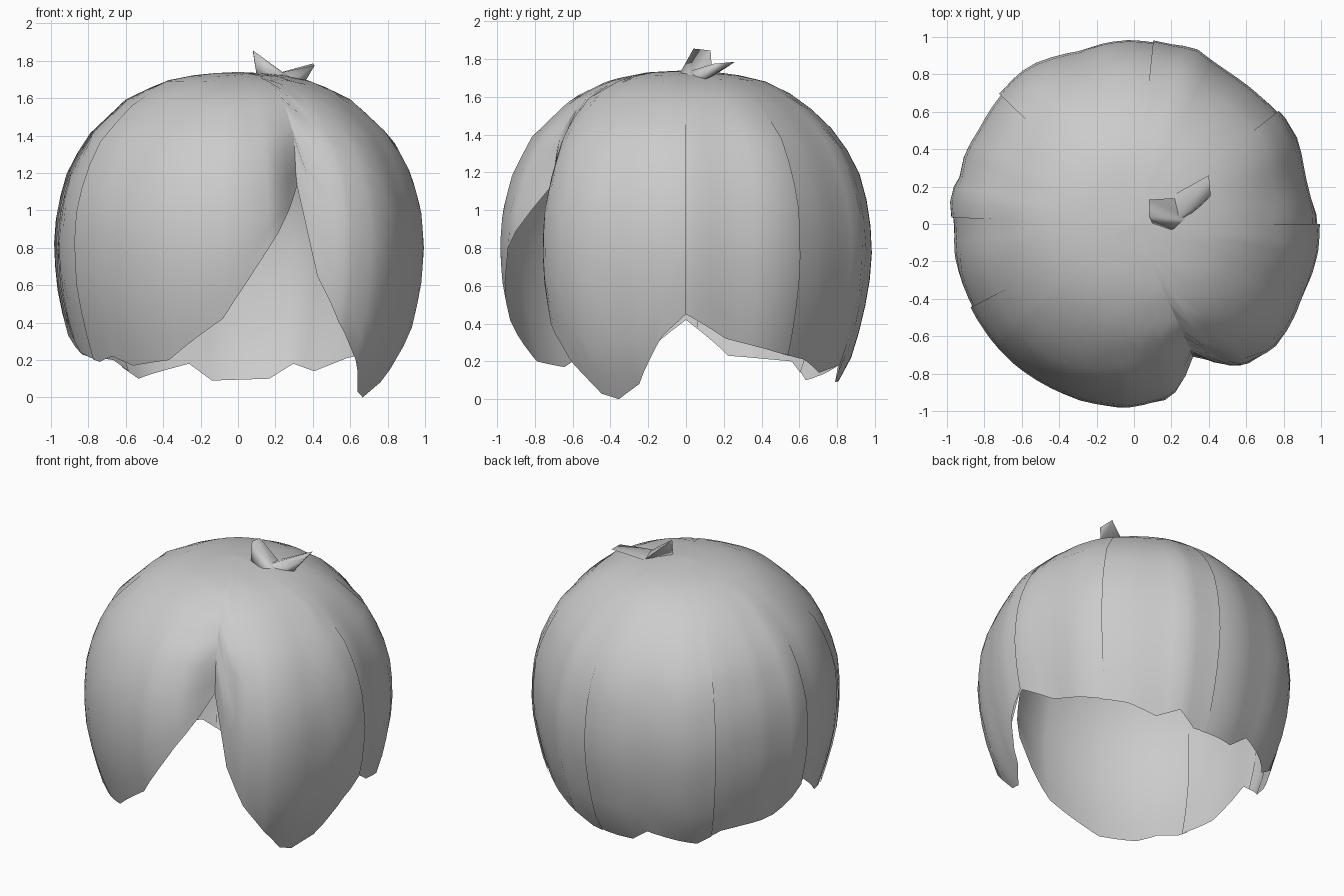
import bpy, bmesh, math
from mathutils import Vector

if "Cube" in bpy.data.objects:
    bpy.data.objects.remove(bpy.data.objects["Cube"])

# Dome profile (radius, height) from crown to lowest tip
PROFILE = [(0, 1.74), (0.2, 1.73), (0.4, 1.69), (0.6, 1.59), (0.8, 1.39), (0.9, 1.19),
           (0.95, 1.0), (0.965, 0.8), (0.95, 0.6), (0.91, 0.4), (0.85, 0.2), (0.74, 0.0)]
# Hem line (azimuth in degrees from +x, height)
HEM = [(-180, .42), (-165, .24), (-149, .19), (-140, .22), (-131, .17), (-115, .2),
       (-95, .42), (-87, .62), (-80, .8), (-66, 1.13), (-60, .65), (-53, .4), (-44, .2),
       (-35, .03), (-28, 0), (-18, .08), (-8, .33), (0, .45), (14, .32), (35, .24),
       (47, .21), (60, .14), (70, .18), (78, .1), (100, .09), (108, .18), (130, .1),
       (140, .2), (165, .23), (180, .42)]
# Plan outline (azimuth, radius) with the bumps of the strands
PLAN = [(-180, .97), (-167, .98), (-153, .98), (-138, .985), (-114, .985), (-92, .985),
        (-85, .965), (-62, .96), (-52, .975), (-38, 1.005), (-23, .98), (-6, .995),
        (4, .985), (11, .955), (18, .96), (31, .995), (44, .97), (54, .96), (64, .96),
        (67, 1.0), (78, .98), (93, .99), (108, .975), (124, 1.015), (137, 1.0),
        (148, .98), (158, .985), (164, .965), (171, .995), (180, .97)]


def lerp_table(table, x):
    for (x0, y0), (x1, y1) in zip(table, table[1:]):
        if x <= x1:
            return y0 + (y1 - y0) * (x - x0) / (x1 - x0)
    return table[-1][1]


def wrap(a):
    return (a + 180) % 360 - 180


# Profile re-expressed by arc length
LENGTH = [0]
for p, q in zip(PROFILE, PROFILE[1:]):
    LENGTH.append(LENGTH[-1] + math.dist(p, q))
R_OF_S = [(s, p[0]) for s, p in zip(LENGTH, PROFILE)]
Z_OF_S = [(s, p[1]) for s, p in zip(LENGTH, PROFILE)]
S_OF_Z = [(p[1], s) for s, p in zip(LENGTH, PROFILE)][::-1]


def finish(bm, name, angle):
    bmesh.ops.recalc_face_normals(bm, faces=bm.faces)
    mesh = bpy.data.meshes.new(name)
    bm.to_mesh(mesh)
    bm.free()
    ob = bpy.data.objects.new(name, mesh)
    bpy.context.collection.objects.link(ob)
    bpy.ops.object.select_all(action='DESELECT')
    ob.select_set(True)
    bpy.context.view_layer.objects.active = ob
    bpy.ops.object.shade_smooth_by_angle(angle=math.radians(angle))


def surface(a, t, lift):
    s = t * lerp_table(S_OF_Z, lerp_table(HEM, wrap(a)))
    r, z = lerp_table(R_OF_S, s), lerp_table(Z_OF_S, s)
    w = min(1, r / 0.85) ** 2
    k = 1 + (lerp_table(PLAN, wrap(a)) / 0.965 - 1 + lift) * w
    # parting dents inward above the fringe opening
    k *= 1 - 0.15 * math.exp(-(wrap(a + 65) / 9) ** 2) * min(1, max(0, (1.6 - z) / 0.4))
    th = math.radians(a)
    return Vector((r * k * math.cos(th), r * k * math.sin(th), z))


def panel(name, a0, a1, l0, l1, rows=16):
    """Hair sheet between two azimuths; radial lift runs from l0 to l1."""
    angles = {a0, a1} | {h + o for h, _ in HEM for o in (0, 360) if a0 < h + o < a1}
    n = round((a1 - a0) / 5)
    for i in range(1, n):
        a = a0 + (a1 - a0) * i / n
        if min(abs(a - b) for b in angles) > 2:
            angles.add(a)
    angles = sorted(angles)
    bm = bmesh.new()
    top = bm.verts.new((0, 0, PROFILE[0][1]))
    cols = []
    for a in angles:
        lift = l0 + (l1 - l0) * (a - a0) / (a1 - a0)
        cols.append([bm.verts.new(surface(a, j / rows, lift)) for j in range(1, rows + 1)])
    for c, d in zip(cols, cols[1:]):
        bm.faces.new((top, c[0], d[0]))
        for j in range(rows - 1):
            bm.faces.new((c[j], c[j + 1], d[j + 1], d[j]))
    finish(bm, name, 60)
    # keep outward-facing normals on the open sheet
    mesh = bpy.context.object.data
    if sum(p.normal.dot(p.center - Vector((0, 0, .8))) for p in mesh.polygons) < 0:
        mesh.flip_normals()


# Overlapping hair sheets around the head
panel("fringe", -153, -66, .005, .0)
panel("right_side_lock", -66, 0, .0, .005)
panel("right_temple_hair", -2, 38, -.01, .005)
panel("back_hair_right", 36, 84, -.005, .005)
panel("back_hair_left", 82, 136, -.005, .003)
panel("left_rear_lock", 134, 178, -.008, .005)
panel("left_side_lock", 176, 209, -.005, -.005)


# Stray tufts at the crown
def tuft(name, points):
    bm = bmesh.new()
    for p in points:
        bm.verts.new(p)
    bmesh.ops.convex_hull(bm, input=bm.verts)
    finish(bm, name, 75)


tuft("crown_tuft_left", [(.08, .04, 1.855), (.08, .13, 1.845), (.10, .0, 1.72),
                         (.20, -.03, 1.73), (.32, .02, 1.68), (.24, .14, 1.70)])
tuft("crown_tuft_right", [(.40, .26, 1.785), (.41, .15, 1.775), (.20, .0, 1.73),
                          (.30, .05, 1.70), (.36, .10, 1.69), (.22, .16, 1.72)])
